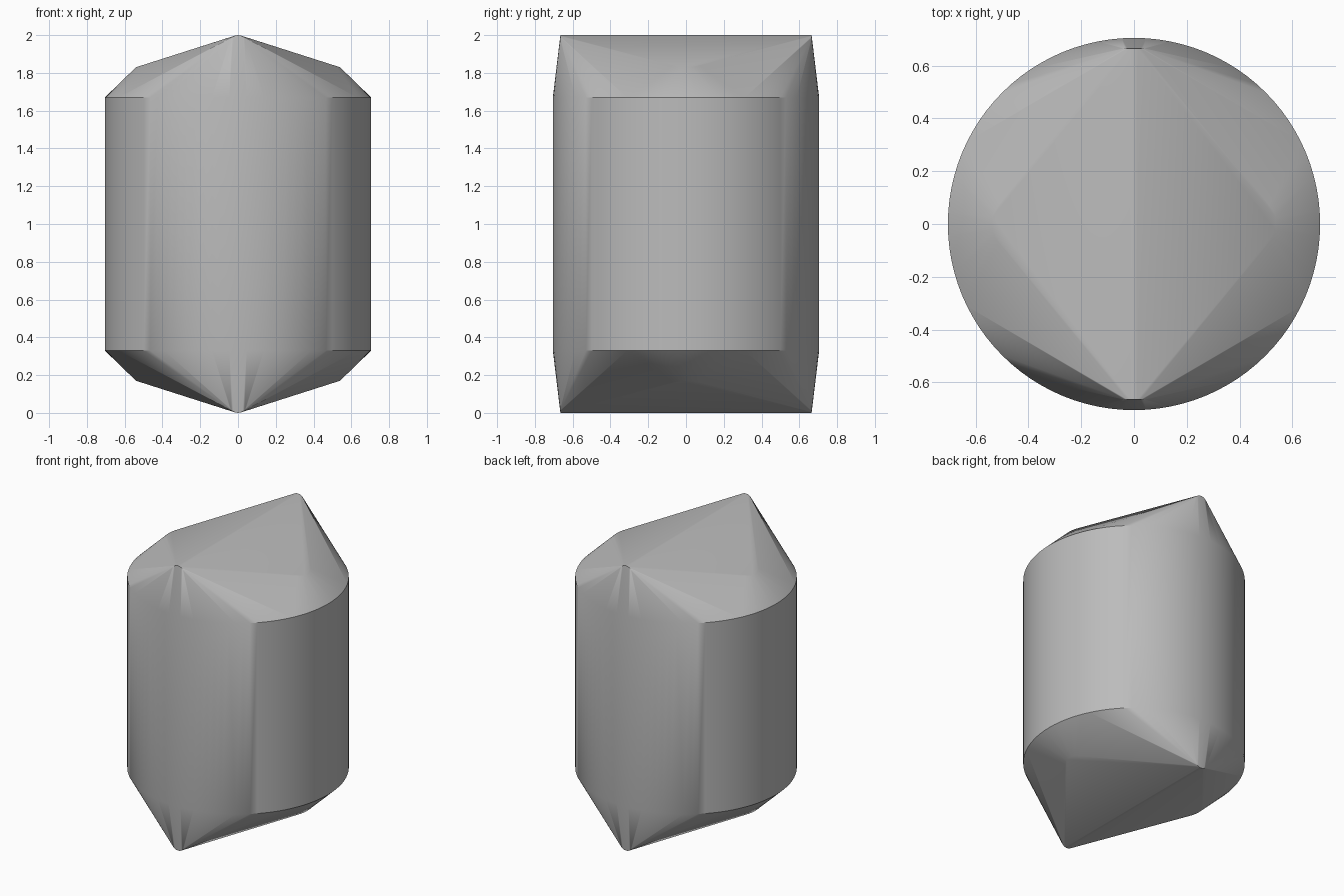
import bpy
import bmesh
from math import cos, sin, pi, radians

cube = bpy.data.objects.get("Cube")
if cube:
    bpy.data.objects.remove(cube, do_unlink=True)

RADIUS, RIM, RIDGE_Y = 0.705, 0.67, 0.665   # heights are measured from mid-body
HIP_X, HIP_Z = 0.54, 0.83
SEGMENTS = 96

grey = bpy.data.materials.new("plain_grey")
grey.use_nodes = True
colour = (0.5, 0.5, 0.5, 1)
grey.diffuse_color = colour
grey.node_tree.nodes["Principled BSDF"].inputs["Base Color"].default_value = colour

points = []
for end in (-1, 1):
    # Round rim of the body
    for i in range(SEGMENTS):
        a = 2 * pi * i / SEGMENTS
        points.append((RADIUS * cos(a), RADIUS * sin(a), end * RIM))
    for side in (-1, 1):
        # Rounded tip of the ridge
        r = 0.05
        for i in range(13):
            a = pi * i / 12
            points.append((r * cos(a), side * RIDGE_Y, end * (1 - r + r * sin(a))))
        # Blunt hip corner, lying on the roof slope
        for i in range(-3, 4):
            a = i * pi / 12
            x = HIP_X - 0.1 * (1 - cos(a))
            z = 1 - (1 - HIP_Z) * x / HIP_X
            points.append((side * x, 0.1 * sin(a), end * z))

# Skin the rims, ridges and hips into one closed body
bm = bmesh.new()
for x, y, z in points:
    bm.verts.new((x, y, z + 1))
hull = bmesh.ops.convex_hull(bm, input=bm.verts[:])
loose = [v for v in bm.verts if not v.link_faces]
bmesh.ops.delete(bm, geom=loose, context='VERTS')
bmesh.ops.dissolve_limit(bm, angle_limit=radians(0.2), verts=bm.verts[:], edges=bm.edges[:])
bmesh.ops.recalc_face_normals(bm, faces=bm.faces[:])

mesh = bpy.data.meshes.new("ridged_cylinder")
bm.to_mesh(mesh)
bm.free()
mesh.materials.append(grey)
body = bpy.data.objects.new("ridged_cylinder", mesh)
bpy.context.collection.objects.link(body)

bpy.ops.object.select_all(action='DESELECT')
body.select_set(True)
bpy.context.view_layer.objects.active = body
bpy.ops.object.shade_smooth_by_angle(angle=radians(30))
